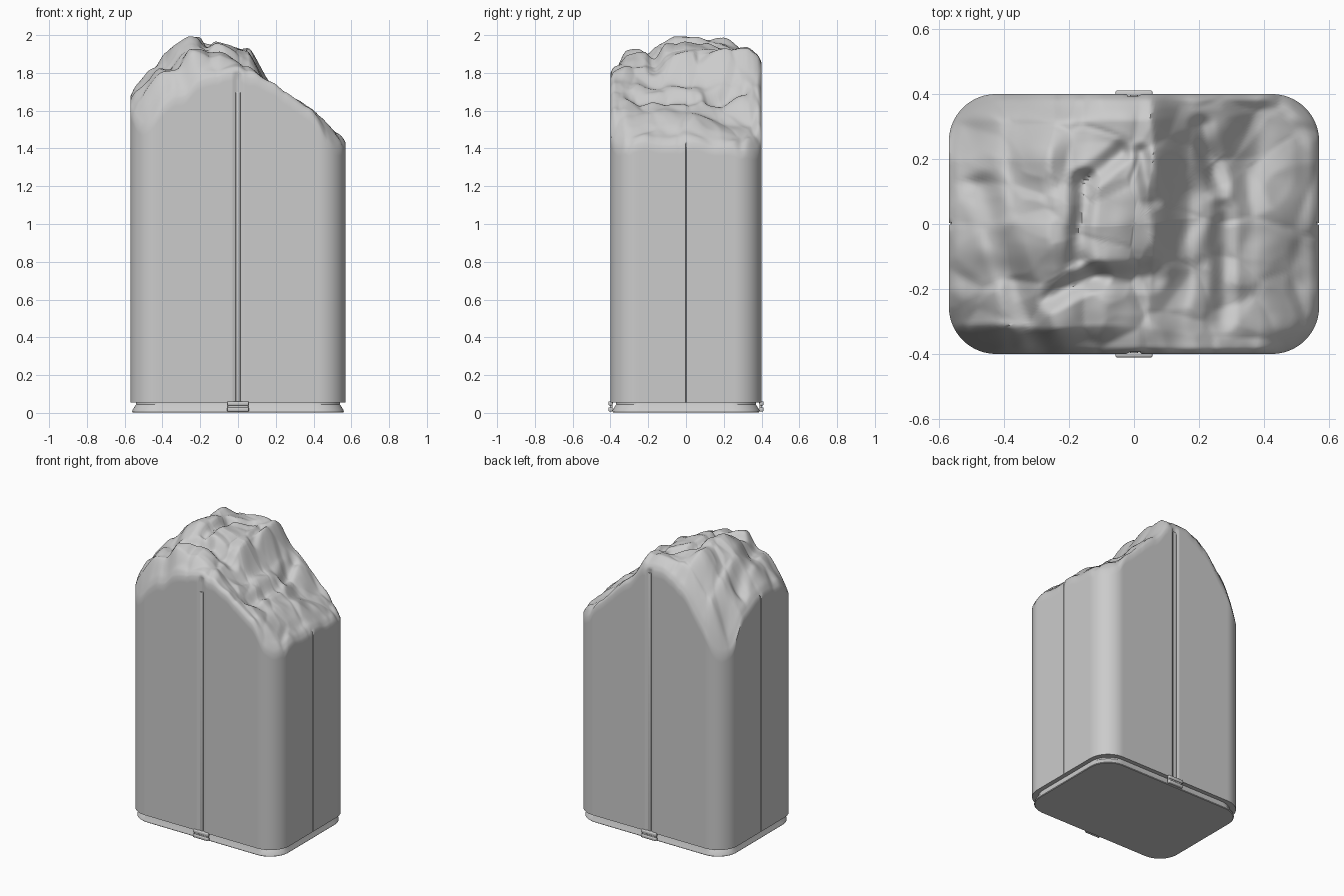
import bpy, bmesh, math
from mathutils import Vector, noise

if "Cube" in bpy.data.objects:
    bpy.data.objects.remove(bpy.data.objects["Cube"])

HX, HY, RAD = 0.57, 0.40, 0.145

# Coarse heights of the broken top: columns along x, rows along y
XS = [-0.57, -0.4, -0.25, -0.1, 0.06, 0.17, 0.38, 0.57]
YS = [-0.4, -0.32, -0.2, 0.0, 0.2, 0.32, 0.4]
HS = [[1.44, 1.64, 1.77, 1.81, 1.81, 1.76, 1.61, 1.30],
      [1.60, 1.82, 1.90, 1.89, 1.84, 1.75, 1.61, 1.43],
      [1.68, 1.83, 1.94, 1.91, 1.84, 1.72, 1.60, 1.45],
      [1.71, 1.91, 2.00, 1.97, 1.91, 1.73, 1.60, 1.45],
      [1.62, 1.83, 1.97, 1.94, 1.93, 1.74, 1.53, 1.44],
      [1.43, 1.72, 1.91, 1.94, 1.93, 1.74, 1.53, 1.41],
      [1.24, 1.58, 1.80, 1.89, 1.88, 1.74, 1.53, 1.32]]

# Cracks and gullies: x0, y0, x1, y1, width, depth
CRACKS = [(-0.48, 0.10, -0.28, -0.38, 0.07, 0.04), (-0.17, -0.10, -0.16, 0.13, 0.05, 0.04),
          (-0.16, 0.13, -0.05, 0.22, 0.05, 0.03), (-0.25, -0.22, -0.13, -0.16, 0.06, 0.04),
          (-0.13, -0.16, 0.06, -0.16, 0.06, 0.04), (0.27, -0.30, 0.27, 0.05, 0.05, 0.03),
          (0.02, 0.22, 0.07, 0.07, 0.04, 0.025), (0.20, 0.30, 0.26, 0.12, 0.05, 0.03)]


def locate(v, knots):
    v = min(max(v, knots[0]), knots[-1])
    for i in range(len(knots) - 1):
        if v <= knots[i + 1]:
            t = (v - knots[i]) / (knots[i + 1] - knots[i])
            return i, t * 0.6 + 0.4 * t * t * (3 - 2 * t)


def height(x, y, s):
    # warp the lookup so ledges wander, then add facets and cracks
    p = Vector((x * 5, y * 5, 3.1))
    wx = 0.03 * noise.noise(p)
    wy = 0.02 * noise.noise(p + Vector((9, 4, 2)))
    i, u = locate(x + wx, XS)
    j, v = locate(y + wy, YS)
    h = ((HS[j][i] * (1 - u) + HS[j][i + 1] * u) * (1 - v)
         + (HS[j + 1][i] * (1 - u) + HS[j + 1][i + 1] * u) * v)
    q = Vector(((x + wx) * 6, (y + wy) * 6, 0.7))
    d = noise.voronoi(q)[0]
    h += 0.04 * (min(d[1] - d[0], 0.5) - 0.2)
    h += 0.02 * noise.noise(p * 1.3) + 0.006 * noise.noise(p * 3)
    px, py = x + wx * 0.8, y + wy * 0.8
    for x0, y0, x1, y1, w, depth in CRACKS:
        ax, ay = x1 - x0, y1 - y0
        t = min(max(((px - x0) * ax + (py - y0) * ay) / (ax * ax + ay * ay), 0), 1)
        k = max(0.0, 1 - math.hypot(px - x0 - t * ax, py - y0 - t * ay) / w)
        h -= depth * k * k * (3 - 2 * k)
    h -= 0.03 * max(0.0, (s - 0.94) / 0.06) ** 2
    return min(h, 2.0 - 0.015 * d[0])


def outline(hx, hy, r, step=0.012):
    pts = []
    corners = [(1, -1, -90), (1, 1, 0), (-1, 1, 90), (-1, -1, 180)]
    for k, (sx, sy, a0) in enumerate(corners):
        n = 24
        arc = [(sx * (hx - r) + r * math.cos(math.radians(a0 + 90 * i / n)),
                sy * (hy - r) + r * math.sin(math.radians(a0 + 90 * i / n))) for i in range(n + 1)]
        pts += arc
        nx, ny, na = corners[(k + 1) % 4]
        end = (nx * (hx - r) + r * math.cos(math.radians(na)),
               ny * (hy - r) + r * math.sin(math.radians(na)))
        x0, y0 = arc[-1]
        m = 2 * round(math.hypot(end[0] - x0, end[1] - y0) / step / 2)
        pts += [(x0 + (end[0] - x0) * i / m, y0 + (end[1] - y0) * i / m) for i in range(1, m)]
    return pts


def notch(x, y):
    # narrow vertical seams at the middle of each wall
    if abs(x) < 0.018 and abs(y) > 0.3:
        return x, y - math.copysign(0.01, y)
    if abs(y) < 0.018 and abs(x) > 0.5:
        return x - math.copysign(0.012 if abs(y) < 0.004 else 0.0, x), y * 0.25
    return x, y


def finish(bm, name, angle=35):
    bmesh.ops.recalc_face_normals(bm, faces=bm.faces)
    me = bpy.data.meshes.new(name)
    bm.to_mesh(me)
    bm.free()
    ob = bpy.data.objects.new(name, me)
    bpy.context.collection.objects.link(ob)
    bpy.ops.object.select_all(action='DESELECT')
    ob.select_set(True)
    bpy.context.view_layer.objects.active = ob
    bpy.ops.object.shade_smooth_by_angle(angle=math.radians(angle))


def loft(bm, rings):
    rows = [[bm.verts.new(p) for p in ring] for ring in rings]
    n = len(rows[0])
    for a, b in zip(rows, rows[1:]):
        for i in range(n):
            bm.faces.new((a[i], a[(i + 1) % n], b[(i + 1) % n], b[i]))
    bm.faces.new(rows[0][::-1])
    return rows


# Stone block: smooth walls below, broken rock on top
bm = bmesh.new()
base = outline(HX, HY, RAD)
wall = [notch(x, y) for x, y in base]
edge = [height(x, y, 1.0) for x, y in wall]
rings = [[(x, y, z) for x, y in wall] for z in (0.055, 1.1)]
for back in (0.04, 0.0):
    rings.append([(x, y, h - back) for (x, y), h in zip(wall, edge)])
scales = [0.985, 0.97, 0.955, 0.94, 0.92] + [0.9 - 0.02 * i for i in range(45)]
for s in scales:
    rings.append([(x * s, y * s, height(x * s, y * s, s)) for x, y in base])
rows = loft(bm, rings)
tip = bm.verts.new((0, 0, height(0, 0, 0)))
n = len(base)
for i in range(n):
    bm.faces.new((rows[-1][i], rows[-1][(i + 1) % n], tip))
finish(bm, "rock_block", 50)

# Base plate: widest at the bottom, sloping in under the block
bm = bmesh.new()
levels = [(0.014, 0.002), (0.010, 0.006), (0.012, 0.016), (0.030, 0.045), (0.030, 0.055)]
rings = [[(x, y, z) for x, y in outline(HX - d, HY - d, RAD)] for d, z in levels]
n_ref = min(len(r) for r in rings)
ref = outline(HX, HY, RAD)
rings = [[(x * (1 - d / HX), y * (1 - d / HY), z) for x, y in ref] for d, z in levels]
rows = loft(bm, rings)
bm.faces.new(rows[-1])
finish(bm, "base_plate")


def bar(name, size, loc, bevel):
    bm = bmesh.new()
    bmesh.ops.create_cube(bm, size=1)
    for v in bm.verts:
        v.co = Vector([c * s + l for c, s, l in zip(v.co, size, loc)])
    bmesh.ops.bevel(bm, geom=bm.edges[:], offset=bevel, segments=3, profile=0.5, affect='EDGES')
    finish(bm, name)


# Seam strips and clips on front and back
for side, label, top in ((-1, "front", 1.70), (1, "back", 1.83)):
    bar(label + "_seam_strip", (0.024, 0.012, top - 0.05), (0, side * 0.392, (top + 0.05) / 2), 0.003)
    for z, part in ((0.018, "lower"), (0.050, "upper")):
        bar(f"{label}_clip_{part}", (0.115, 0.022, 0.022), (0, side * 0.400, z), 0.006)
    bar(label + "_clip_plate", (0.11, 0.014, 0.05), (0, side * 0.396, 0.034), 0.003)
